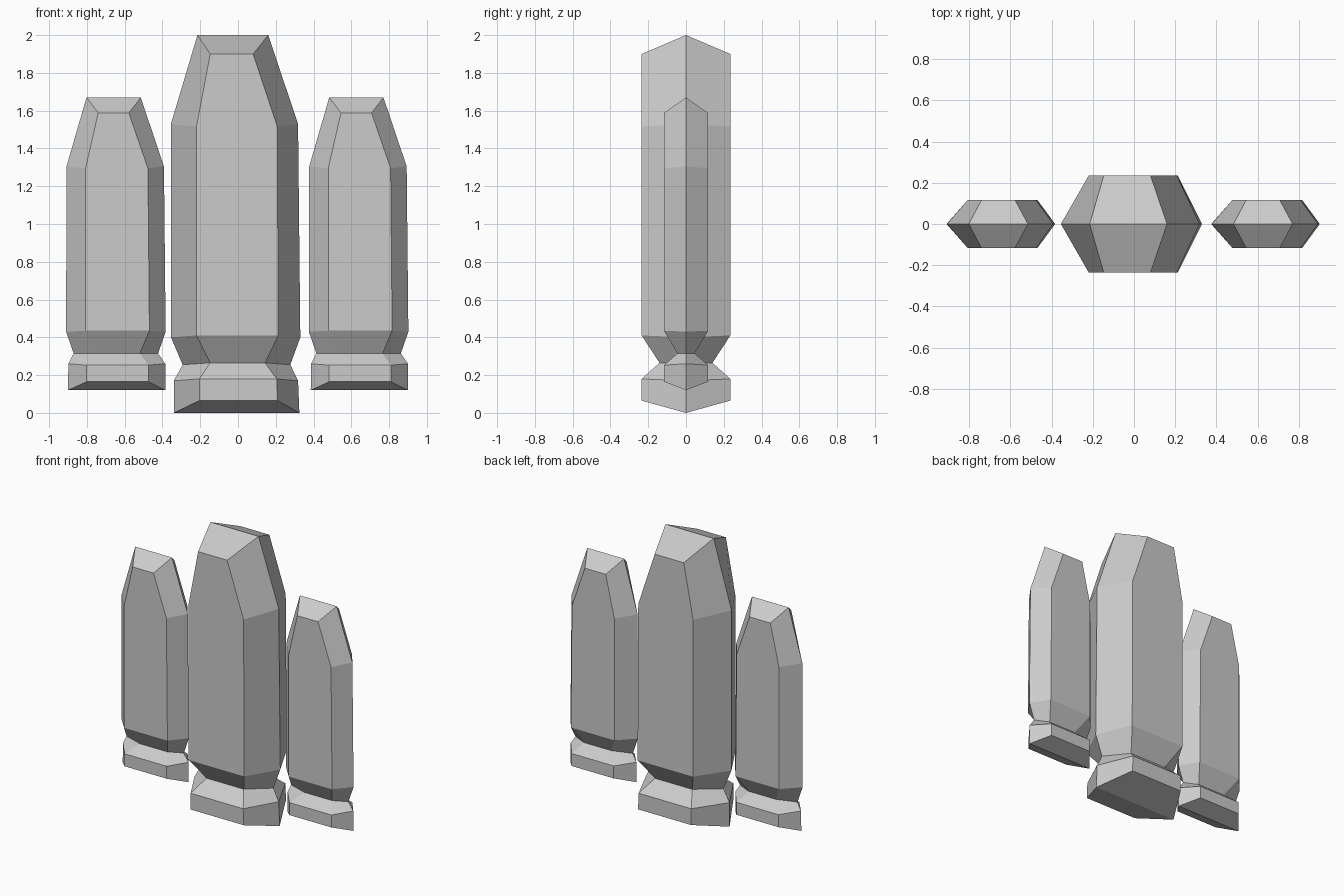
import bpy
import bmesh

# Each ring: outer left x, face left x, face right x, outer right x,
#            half depth, z of the outer corners, z of the front/back corners
CENTRE = [
    (-0.34, -0.205, 0.21, 0.325, 0.235, 0.00, 0.065),   # foot bottom
    (-0.34, -0.205, 0.205, 0.318, 0.235, 0.17, 0.18),   # foot top
    (-0.293, -0.147, 0.143, 0.277, 0.14, 0.255, 0.265),  # waist
    (-0.355, -0.22, 0.213, 0.33, 0.235, 0.40, 0.41),    # body bottom
    (-0.355, -0.22, 0.208, 0.318, 0.235, 1.53, 1.515),  # shoulder
    (-0.215, -0.147, 0.08, 0.16, 0.235, 2.00, 1.90),    # ridge
]
SIDE = [
    (-0.255, -0.157, 0.17, 0.26, 0.117, 0.12, 0.165),
    (-0.253, -0.157, 0.17, 0.26, 0.117, 0.26, 0.253),
    (-0.225, -0.09, 0.125, 0.222, 0.045, 0.315, 0.315),
    (-0.265, -0.162, 0.176, 0.262, 0.117, 0.43, 0.435),
    (-0.263, -0.162, 0.168, 0.253, 0.117, 1.305, 1.295),
    (-0.157, -0.095, 0.067, 0.13, 0.117, 1.67, 1.588),
]


def pillar(name, rings, x):
    """Loft six-sided rings and close each end with two faces along a ridge."""
    bm = bmesh.new()
    loops = []
    for ol, fl, fr, orr, d, zo, zf in rings:
        pts = [(ol, 0, zo), (fl, -d, zf), (fr, -d, zf),
               (orr, 0, zo), (fr, d, zf), (fl, d, zf)]
        loops.append([bm.verts.new(p) for p in pts])
    for a, b in zip(loops, loops[1:]):
        for i in range(6):
            j = (i + 1) % 6
            bm.faces.new((a[i], a[j], b[j], b[i]))
    for ring in (loops[0], loops[-1]):
        bm.faces.new(ring[0:4])
        bm.faces.new(ring[3:6] + ring[0:1])
    bmesh.ops.recalc_face_normals(bm, faces=bm.faces[:])
    mesh = bpy.data.meshes.new(name)
    bm.to_mesh(mesh)
    bm.free()
    obj = bpy.data.objects.new(name, mesh)
    obj.location.x = x
    bpy.context.collection.objects.link(obj)


# Tall centre pillar with a smaller one on each side
pillar("centre_pillar", CENTRE, 0.0)
pillar("left_pillar", SIDE, -0.645)
pillar("right_pillar", SIDE, 0.64)
